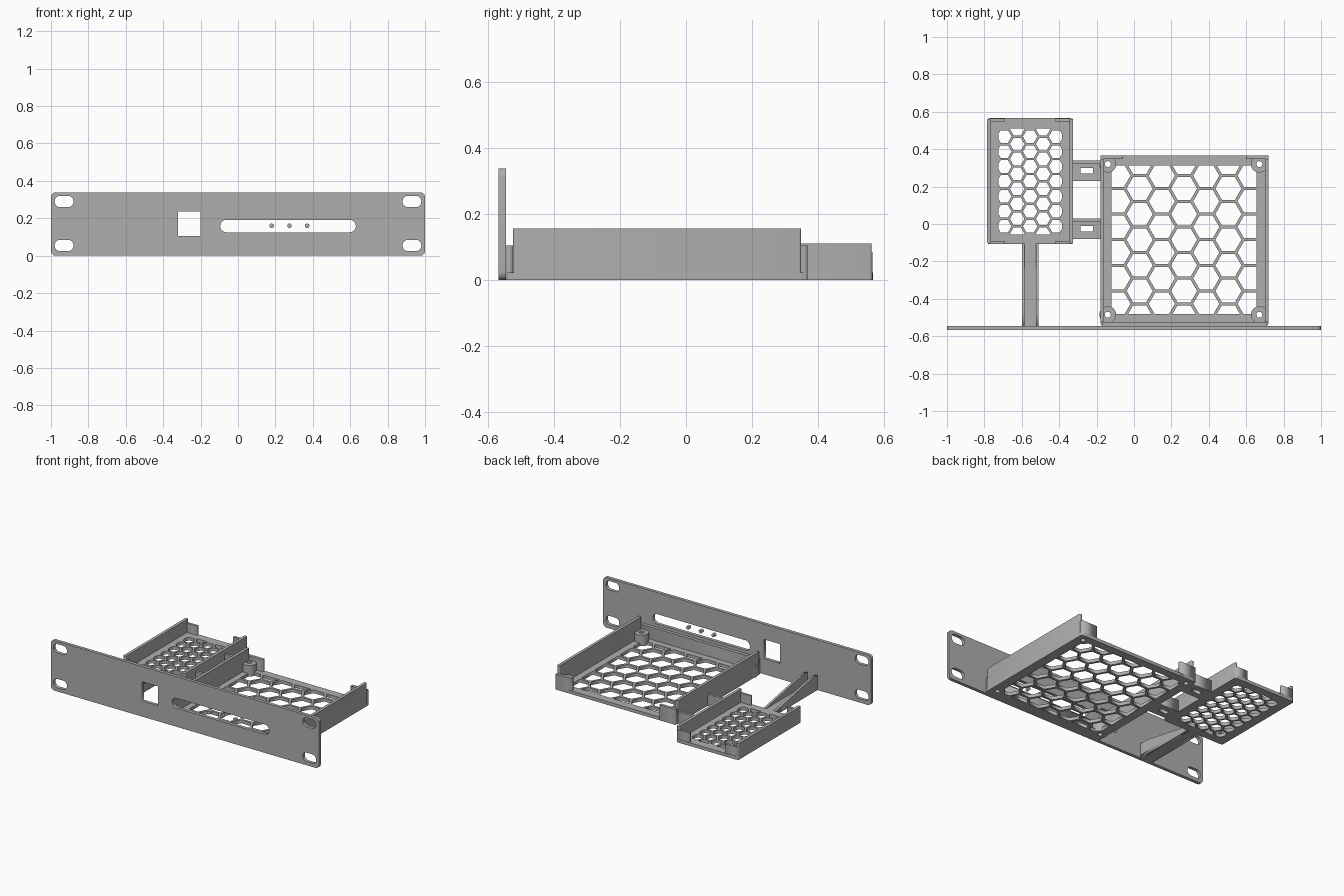
import bpy
from math import sin, cos, pi, radians
from mathutils import Matrix

cube = bpy.data.objects.get("Cube")
if cube:
    bpy.data.objects.remove(cube, do_unlink=True)

grey = bpy.data.materials.new("light_grey")
grey.use_nodes = True
colour = (0.43, 0.43, 0.43, 1)
grey.diffuse_color = colour
grey.node_tree.nodes["Principled BSDF"].inputs["Base Color"].default_value = colour

UPRIGHT = Matrix.Rotation(radians(90), 4, 'X')                    # (x, z) profile
SIDEWAYS = Matrix.Rotation(radians(90), 4, 'Z') @ UPRIGHT         # (y, z) profile


def rect(x0, x1, y0, y1, r=0.0, steps=6):
    """Rectangle outline, with rounded corners when r > 0."""
    if not r:
        return [(x0, y0), (x1, y0), (x1, y1), (x0, y1)]
    pts = []
    corners = [(x1 - r, y1 - r), (x0 + r, y1 - r), (x0 + r, y0 + r), (x1 - r, y0 + r)]
    for i, (cx, cy) in enumerate(corners):
        for k in range(steps + 1):
            a = (i + k / steps) * pi / 2
            pts.append((cx + r * cos(a), cy + r * sin(a)))
    return pts


def ring(x, y, r, n=24):
    return [(x + r * cos(2 * pi * i / n), y + r * sin(2 * pi * i / n)) for i in range(n)]


def clip(poly, axis, limit, sign):
    """Keep the part of a polygon on one side of an axis-aligned line."""
    out = []
    for a, b in zip(poly, poly[1:] + poly[:1]):
        da, db = sign * (a[axis] - limit), sign * (b[axis] - limit)
        if da >= 0:
            out.append(a)
        if da * db < 0:
            t = da / (da - db)
            out.append((a[0] + t * (b[0] - a[0]), a[1] + t * (b[1] - a[1])))
    return out


def honeycomb(x0, x1, y0, y1, pitch, bar):
    """Flat-topped hexagon openings trimmed to a rectangle."""
    holes = []
    cx, cy = (x0 + x1) / 2, (y0 + y1) / 2
    r = (pitch - bar) / 3 ** 0.5
    for i in range(-6, 7):
        for j in range(-6, 7):
            hx = cx + i * pitch * 3 ** 0.5 / 2
            hy = cy + (j + (i % 2) / 2) * pitch
            p = ring(hx, hy, r, 6)
            for axis, limit, sign in ((0, x0, 1), (0, x1, -1), (1, y0, 1), (1, y1, -1)):
                p = clip(p, axis, limit, sign)
            if len(p) > 2:
                w = max(v[0] for v in p) - min(v[0] for v in p)
                h = max(v[1] for v in p) - min(v[1] for v in p)
                if min(w, h) > 0.012:
                    holes.append(p)
    return holes


def slab(name, outline, start, end, holes=(), turn=Matrix()):
    """Extrude a flat outline with holes between two depths."""
    curve = bpy.data.curves.new(name, 'CURVE')
    curve.dimensions = '2D'
    curve.fill_mode = 'BOTH'
    curve.extrude = (end - start) / 2
    for loop in [outline, *holes]:
        s = curve.splines.new('POLY')
        s.points.add(len(loop) - 1)
        for p, (x, y) in zip(s.points, loop):
            p.co = (x, y, 0, 1)
        s.use_cyclic_u = True
    temp = bpy.data.objects.new(name, curve)
    bpy.context.collection.objects.link(temp)
    graph = bpy.context.evaluated_depsgraph_get()
    mesh = bpy.data.meshes.new_from_object(temp.evaluated_get(graph))
    bpy.data.objects.remove(temp, do_unlink=True)
    mesh.transform(turn @ Matrix.Translation((0, 0, (start + end) / 2)))
    mesh.materials.clear()
    mesh.materials.append(grey)
    obj = bpy.data.objects.new(name, mesh)
    bpy.context.collection.objects.link(obj)
    return obj


def tray(name, x0, x1, y0, y1, wall_y, wall_h, holes):
    """Perforated floor with two side walls."""
    slab(name + "_floor", rect(x0, x1, y0, y1, 0.02), 0, FLOOR, holes)
    for side, a in (("right", x0), ("left", x1 - WALL)):
        slab(f"{name}_{side}_wall", rect(a, a + WALL, *wall_y, 0.006, 3), 0, wall_h)


FLOOR, WALL = 0.022, 0.02

# Front panel, with mounting slots, socket window and long display slot
cuts = [rect(-0.32, -0.2, 0.105, 0.235), rect(-0.095, 0.63, 0.125, 0.192, 0.033)]
for x in (-0.98, 0.88):
    for z in (0.025, 0.26):
        cuts.append(rect(x, x + 0.1, z, z + 0.06, 0.028))
slab("front_panel", rect(-1, 1, 0, 0.338, 0.025), 0.545, 0.567, cuts, UPRIGHT)

# Small pins inside the long slot
for i in range(3):
    slab(f"slot_pin_{i + 1}", ring(0.18 + i * 0.095, 0.16, 0.012), 0.545, 0.567, (), UPRIGHT)

# Large tray
posts = [(x, y) for x in (-0.14, 0.67) for y in (-0.485, 0.32)]
holes = honeycomb(-0.12, 0.655, -0.48, 0.312, 0.137, 0.016)
holes += [ring(x, y, 0.016) for x, y in posts]
tray("large_tray", -0.18, 0.72, -0.546, 0.367, (-0.523, 0.348), 0.156, holes)
slab("large_tray_front_wall", rect(-0.17, 0.71, -0.546, -0.523), 0, 0.104)
for i, (x, y) in enumerate(posts):
    slab(f"standoff_{i + 1}", ring(x, y, 0.045, 32), 0, 0.075, [ring(x, y, 0.016)])
for side, x in (("right", -0.178), ("left", 0.598)):
    slab(f"large_tray_{side}_back_clip", rect(x, x + 0.12, 0.347, 0.367), 0, 0.104)

# Small tray, with a clip at every corner
holes = honeycomb(-0.725, -0.385, -0.055, 0.51, 0.08, 0.013)
tray("small_tray", -0.785, -0.325, -0.108, 0.566, (-0.103, 0.562), 0.11, holes)
for side, x in (("right", -0.78), ("left", -0.42)):
    for end, y in (("front", -0.106), ("back", 0.549)):
        slab(f"small_tray_{side}_{end}_clip", rect(x, x + 0.09, y, y + 0.015), 0, 0.085)

# Links between the trays
for end, y in (("front", -0.08), ("back", 0.23)):
    slab(f"{end}_link", rect(-0.335, -0.17, y, y + 0.11), 0, FLOOR,
         [rect(-0.285, -0.22, y + 0.04, y + 0.07)])
    slab(f"{end}_link_rib", rect(-0.335, -0.17, y + 0.092, y + 0.11), 0, 0.08)

# Channel strut from the small tray to the panel
slab("strut_floor", rect(-0.6, -0.51, -0.55, -0.1), 0, FLOOR)
taper = [(-0.55, 0), (-0.105, 0), (-0.105, 0.028), (-0.48, 0.1), (-0.55, 0.1)]
for side, x in (("right", -0.6), ("left", -0.525)):
    slab(f"strut_{side}_rib", taper, x, x + 0.015, (), SIDEWAYS)
